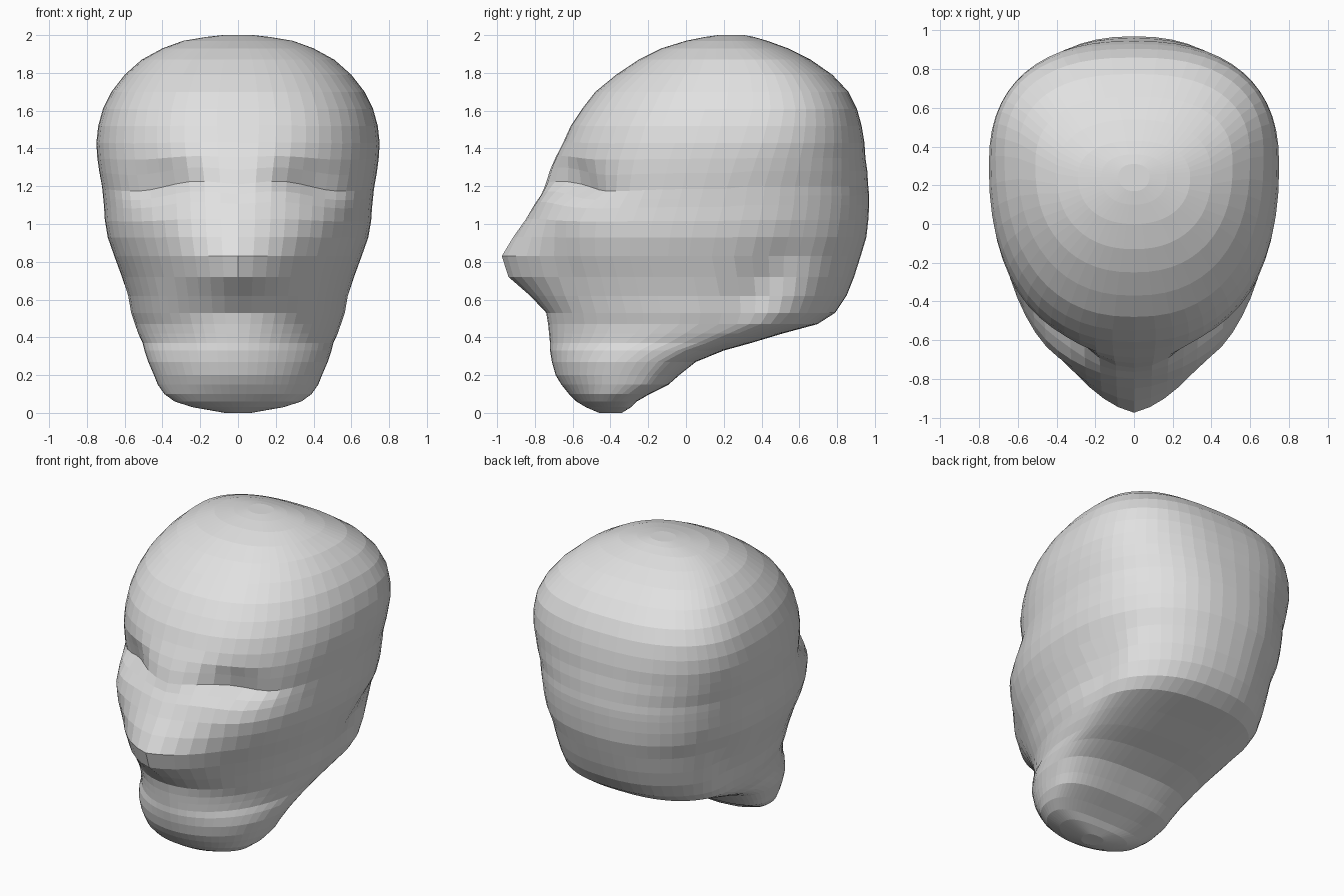
import bpy, bmesh, math

# Horizontal sections: height, front y, back y, half width
ROWS = [
    (0.00, -.46, -.34, .07), (.03, -.53, -.28, .24), (.06, -.58, -.24, .335),
    (.10, -.62, -.16, .39), (.15, -.66, -.05, .425), (.20, -.69, .00, .445),
    (.27, -.71, .08, .475), (.33, -.72, .22, .495), (.37, -.72, .36, .505),
    (.42, -.725, .52, .53), (.47, -.73, .70, .55),
    (.53, -.74, .79, .57), (.62, -.77, .85, .585), (.72, -.795, .89, .615),
    (.83, -.83, .925, .655), (.93, -.835, .955, .69), (1.02, -.81, .965, .705),
    (1.10, -.78, .97, .71), (1.15, -.765, .97, .715), (1.20, -.745, .965, .72),
    (1.28, -.72, .96, .735), (1.35, -.69, .95, .745), (1.43, -.65, .945, .75),
    (1.52, -.61, .93, .74), (1.61, -.55, .905, .715), (1.70, -.48, .86, .67),
    (1.79, -.37, .775, .60), (1.87, -.25, .66, .51), (1.93, -.13, .54, .40),
    (1.97, .00, .43, .29), (1.99, .10, .36, .17), (2.00, .17, .31, .08),
]
# Section shape: height, front and back squareness, place of the widest point
SHAPE = [
    (0.0, 2.0, 2.5, .60), (.4, 2.0, 2.7, .66), (.55, 2.1, 2.4, .60),
    (.8, 2.1, 2.3, .55), (1.2, 2.15, 2.3, .56), (1.6, 2.35, 2.5, .62),
    (1.85, 2.3, 2.5, .62), (2.0, 2.2, 2.2, .55),
]
# Extra forward reach of the nose at given heights
NOSE = {.62: .055, .72: .145, .83: .145, .93: .08, 1.02: .04, 1.10: .02}
COLS = 56


def bell(a, b, sa, sb):
    return math.exp(-(a / sa) ** 2 - (b / sb) ** 2)


def power(v, n):
    return math.copysign(abs(v) ** (2 / n), v)


def shape_at(z):
    for lo, hi in zip(SHAPE, SHAPE[1:]):
        if z <= hi[0]:
            t = (z - lo[0]) / (hi[0] - lo[0])
            return [p + (q - p) * t for p, q in zip(lo[1:], hi[1:])]


def head_point(row, i):
    z, front, back, half = row
    a = 2 * math.pi * i / COLS
    s, c = math.sin(a), math.cos(a)
    n_front, n_back, widest = shape_at(z)
    mid = front + widest * (back - front)
    n = n_front if c > 0 else n_back
    x = half * power(s, n)
    y = mid - power(c, n) * ((mid - front) if c > 0 else (back - mid))
    if c > 0:
        # nose ridge
        y -= NOSE.get(z, 0) * max(0, 1 - (abs(x) / .38) ** 1.2)
        # slanted eye sockets pushed inward, sharp lower lid and sloping brow
        e = abs(x) - .38
        h = z - 1.20
        socket = bell(e, h, .18, .12 if h > 0 else .05)
        y += .11 * socket
        z -= .25 * e * bell(e, h, .25, .15)
        # cheekbones
        y -= .03 * bell(e - .08, h + .16, .16, .09)
    elif z < .5:
        # hollow under the chin between the jaw bones
        y -= .06 * min(1, z / .15) * max(0, 1 - (abs(x) / half) ** 2) * (1 - z / .5)
    # slanting hollow behind the jaw and swell of the lower skull
    k = y - .27 - .7 * (z - .5)
    x *= 1 - .05 * bell(k, z - .68, .13, .2) + .04 * bell(k - .24, z - .62, .15, .15)
    return x, y, z


# Head: skin the stacked sections and close both ends
bm = bmesh.new()
rings = [[bm.verts.new(head_point(r, i)) for i in range(COLS)] for r in ROWS]
for lo, hi in zip(rings, rings[1:]):
    for i in range(COLS):
        j = (i + 1) % COLS
        bm.faces.new((lo[i], lo[j], hi[j], hi[i]))
bm.faces.new(rings[0])
bm.faces.new(rings[-1])
bmesh.ops.recalc_face_normals(bm, faces=bm.faces)
mesh = bpy.data.meshes.new("head")
bm.to_mesh(mesh)
bm.free()

grey = bpy.data.materials.new("light_grey")
grey.diffuse_color = (.75, .75, .75, 1)
mesh.materials.append(grey)
head = bpy.data.objects.new("head", mesh)
bpy.context.collection.objects.link(head)
